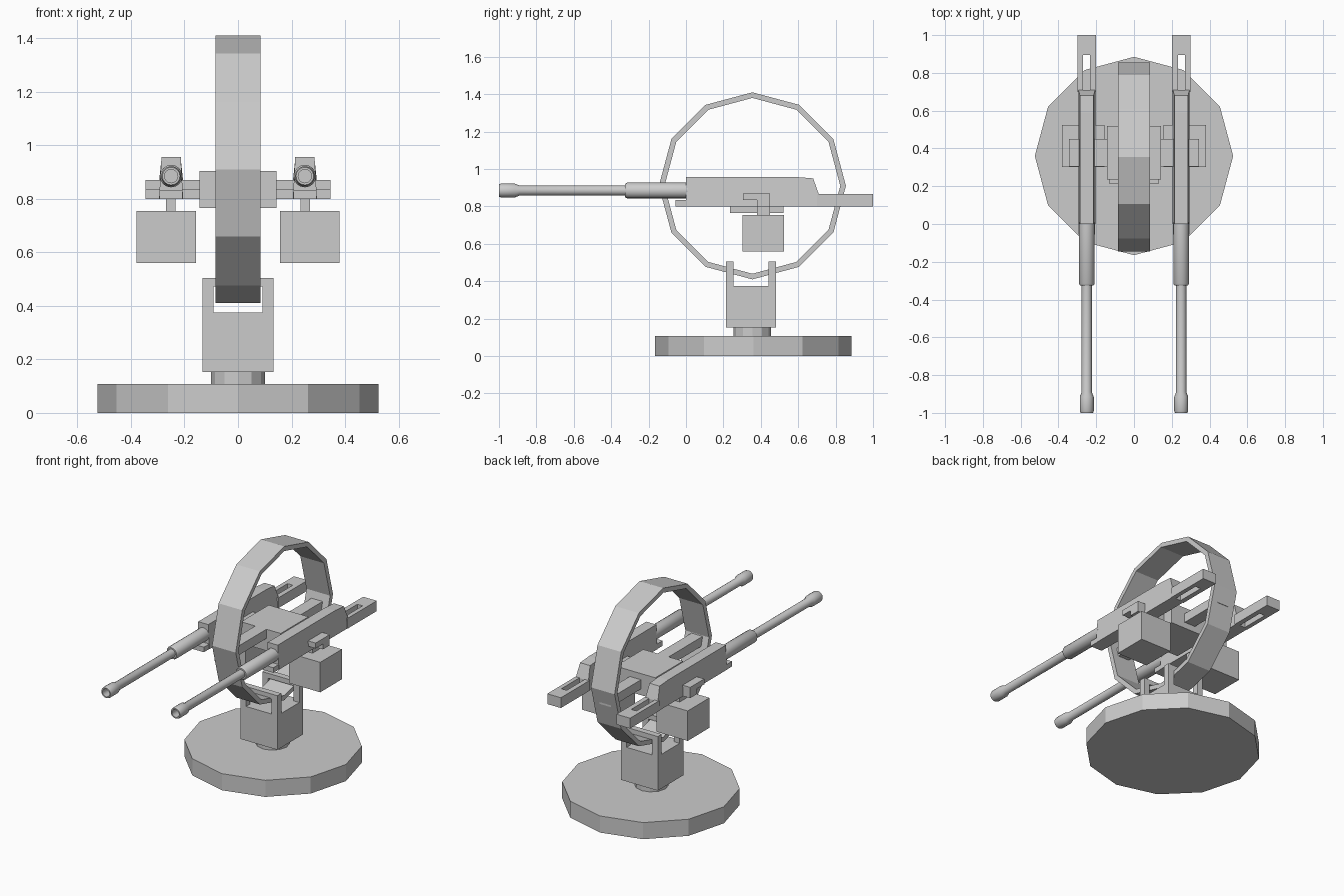
import bpy, bmesh, math
from mathutils import Vector

cube = bpy.data.objects.get("Cube")
if cube:
    bpy.data.objects.remove(cube, do_unlink=True)

grey = bpy.data.materials.new("plain grey")
grey.use_nodes = True
COLOUR = (0.6, 0.6, 0.6, 1)
grey.diffuse_color = COLOUR
grey.node_tree.nodes["Principled BSDF"].inputs["Base Color"].default_value = COLOUR

CY = 0.355      # turret axis in y
GUN_X = 0.25
GUN_Z = 0.885


def finish(name, bm, smooth=False):
    bmesh.ops.recalc_face_normals(bm, faces=bm.faces)
    mesh = bpy.data.meshes.new(name)
    bm.to_mesh(mesh)
    bm.free()
    mesh.materials.append(grey)
    obj = bpy.data.objects.new(name, mesh)
    bpy.context.collection.objects.link(obj)
    if smooth:
        bpy.ops.object.select_all(action="DESELECT")
        obj.select_set(True)
        bpy.context.view_layer.objects.active = obj
        bpy.ops.object.shade_smooth_by_angle(angle=math.radians(40))
    return obj


def prism(name, outline, axis, lo, hi):
    """Extrude an outline: (y, z) along x, or (x, z) along y, or (x, y) along z."""
    bm = bmesh.new()
    place = {"x": lambda a, b: (lo, a, b),
             "y": lambda a, b: (a, lo, b),
             "z": lambda a, b: (a, b, lo)}[axis]
    face = bm.faces.new([bm.verts.new(place(a, b)) for a, b in outline])
    out = bmesh.ops.extrude_face_region(bm, geom=[face])
    shift = Vector([hi - lo if axis == k else 0 for k in "xyz"])
    bmesh.ops.translate(bm, vec=shift,
                        verts=[v for v in out["geom"] if isinstance(v, bmesh.types.BMVert)])
    return finish(name, bm)


def box(name, x, y, z):
    return prism(name, [(x[0], y[0]), (x[1], y[0]), (x[1], y[1]), (x[0], y[1])], "z", *z)


def lathe(name, points, centre, axis, steps, smooth=False, closed=False):
    """Spin a profile of points about an axis through the centre."""
    bm = bmesh.new()
    verts = [bm.verts.new(p) for p in points]
    edges = [bm.edges.new(p) for p in zip(verts, verts[1:])]
    if closed:
        edges.append(bm.edges.new((verts[-1], verts[0])))
    bmesh.ops.spin(bm, geom=verts + edges, cent=centre, axis=axis,
                   angle=math.tau, steps=steps, use_merge=True)
    bmesh.ops.remove_doubles(bm, verts=bm.verts, dist=0.0005)
    return finish(name, bm, smooth)


# Pedestal
def disc(name, radius, lo, hi, y):
    profile = [(0, y, lo), (radius, y, lo), (radius, y, hi), (0, y, hi)]
    lathe(name, profile, (0, y, 0), (0, 0, 1), 12)


disc("base_plate", 0.525, 0, 0.108, 0.36)
disc("base_neck", 0.1, 0.1, 0.16, CY)

# Cradle block with a windowed frame at front and back
box("cradle_block", (-0.133, 0.133), (0.215, 0.48), (0.153, 0.375))
for label, y in (("front", (0.215, 0.255)), ("back", (0.44, 0.48))):
    for side, s in (("right", -1), ("left", 1)):
        box(f"cradle_{label}_{side}_post", sorted((0.092 * s, 0.133 * s)), y, (0.375, 0.505))
    box(f"cradle_{label}_bar", (-0.092, 0.092), y, (0.473, 0.505))

# Elevation ring
HALF = 0.085
lathe("elevation_ring",
      [(-HALF, CY, 1.41), (HALF, CY, 1.41), (HALF, CY, 1.38), (-HALF, CY, 1.38)],
      (0, CY, 0.91), (1, 0, 0), 12, closed=True)

# Centre housing and the arms that tie it to the ring
box("centre_housing", (-0.143, 0.143), (0.235, 0.52), (0.765, 0.905))
box("front_ring_arm", (-0.04, 0.04), (-0.125, 0.235), (0.845, 0.905))
box("rear_ring_arm", (-0.04, 0.04), (0.52, 0.83), (0.805, 0.865))

# Twin guns with their ammunition boxes
for side, s in (("right", -1), ("left", 1)):
    gx = GUN_X * s

    def across(a, b):
        return sorted((a * s, b * s))

    # receiver: tapered top and sloping rear
    receiver = prism(f"{side}_receiver",
                     [(0, 0.8), (0.71, 0.8), (0.71, 0.865), (0.68, 0.95), (0.59, 0.957), (0, 0.957)],
                     "x", gx - 0.045, gx + 0.045)
    for v in receiver.data.vertices:
        if v.co.z > 0.9:
            v.co.x = gx + (v.co.x - gx) * 0.8
    box(f"{side}_receiver_lip", (gx - 0.043, gx + 0.043), (-0.055, 0), (0.8, 0.833))

    # slotted tail
    tail_z = (0.8, 0.867)
    for part, a, b in (("inner", 0.2, 0.232), ("outer", 0.27, 0.298)):
        box(f"{side}_tail_{part}_rail", across(a, b), (0.7, 0.895), tail_z)
    box(f"{side}_tail_end", across(0.2, 0.298), (0.895, 1), tail_z)

    # shroud, barrel and hollow muzzle in one profile of (radius, y)
    profile = [(0, 0.01), (0.042, 0.01), (0.042, -0.315), (0.036, -0.325), (0.027, -0.325),
               (0.027, -0.89), (0.037, -0.915), (0.037, -0.99), (0.033, -1),
               (0.025, -1), (0.025, -0.93), (0, -0.93)]
    lathe(f"{side}_barrel", [(gx + r, y, GUN_Z) for r, y in profile],
          (gx, 0, GUN_Z), (0, 1, 0), 16, smooth=True)

    # stepped bracket carrying the ammunition box
    bracket = [(0.305, 0.87), (0.305, 0.835), (0.38, 0.835), (0.38, 0.8), (0.45, 0.8), (0.45, 0.87)]
    prism(f"{side}_bracket", bracket, "x", *across(0.14, 0.345))
    box(f"{side}_box_stem", across(0.233, 0.27), (0.38, 0.45), (0.75, 0.805))
    box(f"{side}_ammunition_box", across(0.157, 0.38), (0.302, 0.525), (0.56, 0.755))
